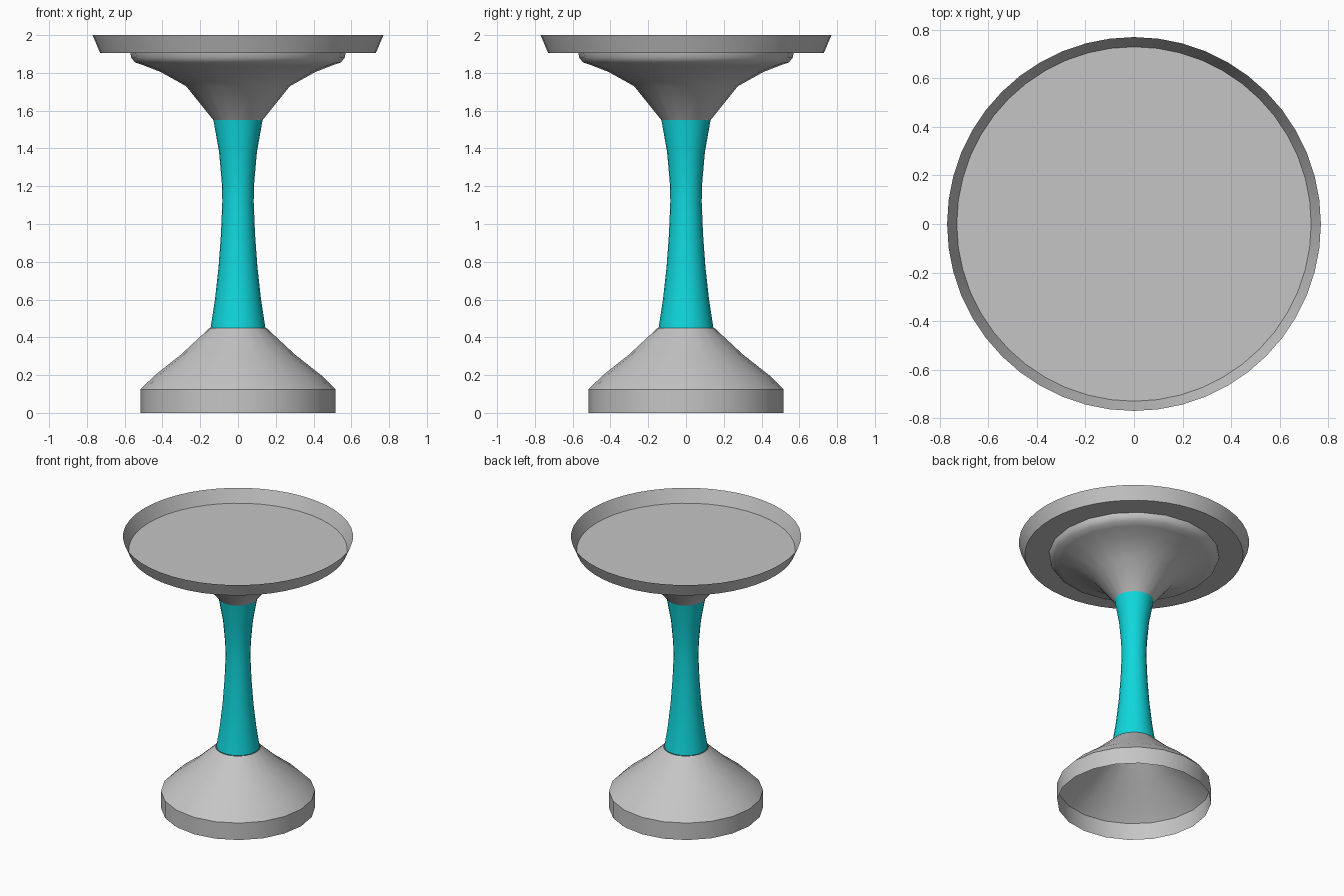
import bpy
import bmesh
from math import cos, sin, pi, radians

cube = bpy.data.objects.get("Cube")
if cube:
    bpy.data.objects.remove(cube, do_unlink=True)


def material(name, rgb):
    mat = bpy.data.materials.new(name)
    mat.use_nodes = True
    mat.diffuse_color = (*rgb, 1)
    mat.node_tree.nodes["Principled BSDF"].inputs["Base Color"].default_value = (*rgb, 1)
    return mat


def lathe(name, profile, sides, mat, cap=False, angle=30):
    """Spin (radius, height) points around z; optionally cap the first ring."""
    bm = bmesh.new()
    rings = [[bm.verts.new((r * cos(2 * pi * i / sides), r * sin(2 * pi * i / sides), z))
              for i in range(sides)] for r, z in profile]
    for low, high in zip(rings, rings[1:]):
        for i in range(sides):
            j = (i + 1) % sides
            bm.faces.new((low[i], low[j], high[j], high[i]))
    if cap:
        bm.faces.new(rings[0])
    mesh = bpy.data.meshes.new(name)
    bm.to_mesh(mesh)
    bm.free()
    mesh.materials.append(mat)
    obj = bpy.data.objects.new(name, mesh)
    bpy.context.collection.objects.link(obj)
    bpy.ops.object.select_all(action="DESELECT")
    obj.select_set(True)
    bpy.context.view_layer.objects.active = obj
    bpy.ops.object.shade_smooth_by_angle(angle=radians(angle))
    return obj


grey = material("light grey", (0.56, 0.56, 0.56))
cyan = material("cyan", (0.005, 0.68, 0.72))

# Hollow flared foot, open underneath
lathe("base", [(0.515, 0), (0.515, 0.125), (0.44, 0.2), (0.3, 0.31), (0.15, 0.45)],
      20, grey, angle=40)

# Waisted stem
lathe("stem", [(0.145, 0.45), (0.122, 0.6), (0.103, 0.77), (0.09, 0.95), (0.083, 1.12),
               (0.086, 1.22), (0.1, 1.38), (0.13, 1.55)], 20, cyan)

# Flared bracket under the tray
lathe("tray_support", [(0.13, 1.55), (0.275, 1.73), (0.41, 1.805), (0.5, 1.84),
                       (0.545, 1.855), (0.565, 1.88), (0.57, 1.905)], 20, grey, angle=60)

# Shallow tray with a thin flared rim
lathe("tray", [(0.73, 1.905), (0.77, 2)], 48, grey, cap=True)
